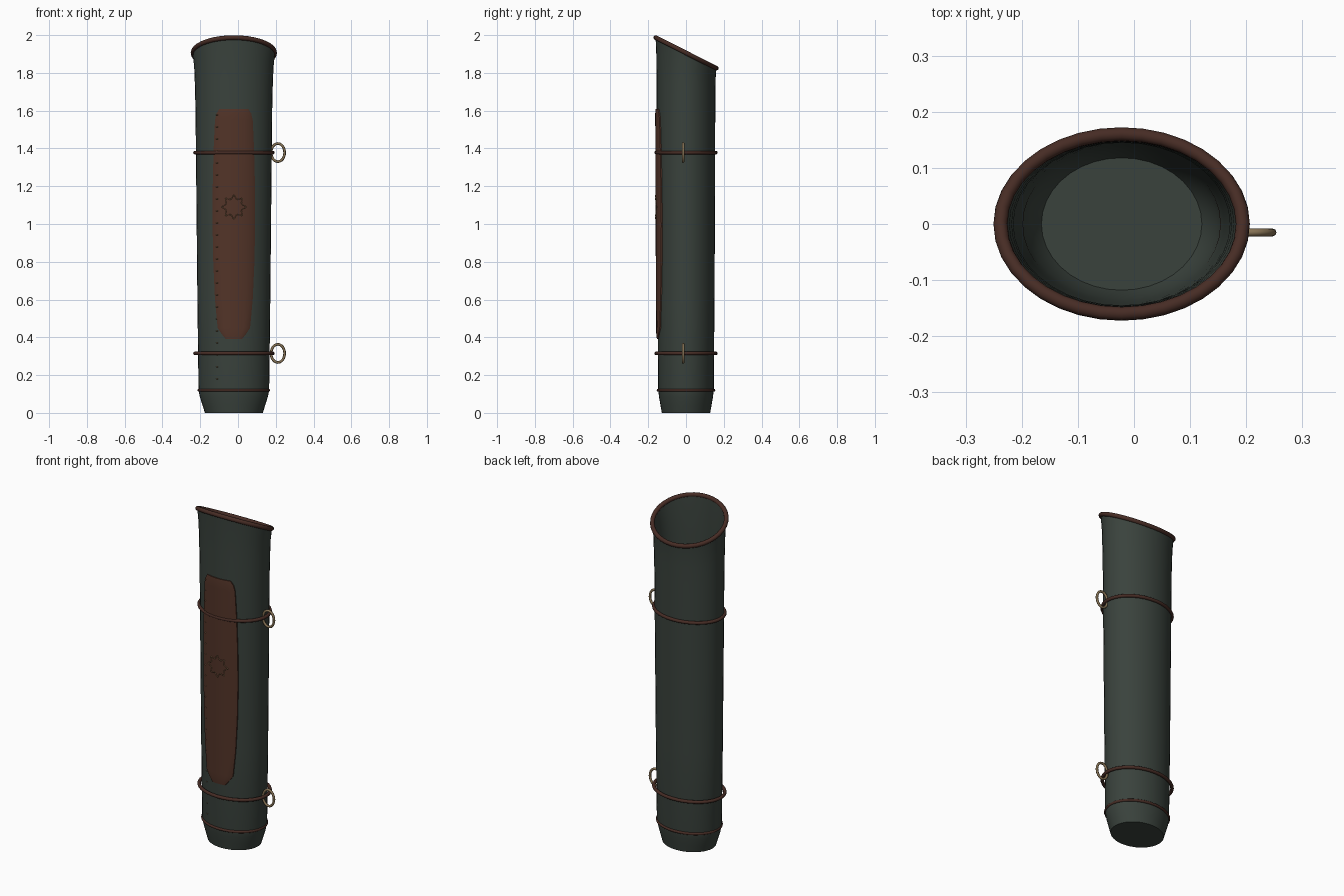
import bpy, bmesh, math
from mathutils import Vector

if "Cube" in bpy.data.objects:
    bpy.data.objects.remove(bpy.data.objects["Cube"])

CX = -0.022          # centre of the tube in x
SLOPE = 0.505        # slant of the mouth
N = 36


def material(name, rgb):
    m = bpy.data.materials.new(name)
    m.diffuse_color = (*rgb, 1)
    m.use_nodes = True
    m.node_tree.nodes["Principled BSDF"].inputs["Base Color"].default_value = m.diffuse_color
    return m


GREEN = material("dark green leather", (0.042, 0.055, 0.046))
BROWN = material("brown leather", (0.085, 0.034, 0.021))
STRAP = material("dark brown strap", (0.062, 0.025, 0.018))
BRASS = material("dull brass", (0.24, 0.17, 0.09))
THREAD = material("tan thread", (0.23, 0.14, 0.065))


def finish(name, bm, mat, angle=40):
    bmesh.ops.recalc_face_normals(bm, faces=bm.faces[:])
    me = bpy.data.meshes.new(name)
    bm.to_mesh(me)
    bm.free()
    ob = bpy.data.objects.new(name, me)
    bpy.context.collection.objects.link(ob)
    me.materials.append(mat)
    bpy.ops.object.select_all(action='DESELECT')
    ob.select_set(True)
    bpy.context.view_layer.objects.active = ob
    bpy.ops.object.shade_smooth_by_angle(angle=math.radians(angle))
    return ob


# Body profile: z, x radius, y radius, share of the mouth slant
PROFILE = [(0, .153, .128, 0), (.04, .166, .135, 0), (.085, .18, .143, 0),
           (.12, .187, .147, 0), (.6, .193, .151, 0), (1.2, .199, .154, 0),
           (1.6, .203, .155, .05), (1.73, .206, .156, .4),
           (1.83, .210, .157, .75), (1.906, .218, .161, 1)]


def radii(z):
    for a, b in zip(PROFILE, PROFILE[1:]):
        if z <= b[0]:
            t = (z - a[0]) / (b[0] - a[0])
            return a[1] + t * (b[1] - a[1]), a[2] + t * (b[2] - a[2])
    return PROFILE[-1][1:3]


def surf(x, z, off):
    """Point on the front of the body, x measured from its centre."""
    rx, ry = radii(z)
    y = -(ry + off) * math.sqrt(max(0, 1 - (x / (rx + off)) ** 2))
    return Vector((CX + x, y, z))


def oval(rx, ry, z, tilt=0):
    pts = []
    for i in range(N):
        a = math.tau * i / N
        y = ry * math.sin(a)
        pts.append(Vector((CX + rx * math.cos(a), y, z - tilt * SLOPE * y)))
    return pts


# Hollow body: outer wall up, inner wall down, closed at both ends
bm = bmesh.new()
rows = [oval(*(p[1], p[2], p[0], p[3])) for p in PROFILE]
rows += [oval(p[1] - .01, p[2] - .01, max(p[0], .02), p[3]) for p in reversed(PROFILE)]
loops = [[bm.verts.new(p) for p in r] for r in rows]
for a, b in zip(loops, loops[1:]):
    for i in range(N):
        j = (i + 1) % N
        bm.faces.new((a[i], a[j], b[j], b[i]))
bm.faces.new(loops[0])
bm.faces.new(loops[-1])
finish("quiver_body", bm, GREEN)


def loop_tube(name, pts, normal, r, mat, sides=10):
    """Round tube along a closed flat loop."""
    bm = bmesh.new()
    normal = Vector(normal).normalized()
    n = len(pts)
    rings = []
    for i, p in enumerate(pts):
        side = (pts[(i + 1) % n] - pts[i - 1]).normalized().cross(normal)
        rings.append([bm.verts.new(p + r * (math.cos(k * math.tau / sides) * side
                                            + math.sin(k * math.tau / sides) * normal))
                      for k in range(sides)])
    for i in range(n):
        a, b = rings[i], rings[(i + 1) % n]
        for k in range(sides):
            m = (k + 1) % sides
            bm.faces.new((a[k], a[m], b[m], b[k]))
    return finish(name, bm, mat, 60)


# Mouth rim and bands
loop_tube("mouth_rim", oval(.216, .160, 1.906, 1), (0, SLOPE, 1), .0125, STRAP)
loop_tube("lower_band", oval(.184, .147, .12), (0, 0, 1), .008, STRAP)
for label, z in (("bottom", .315), ("top", 1.378)):
    loop_tube(label + "_strap", oval(.206, .158, z), (0, 0, 1), .0095, STRAP)
    ring = [Vector((.211 + .036 * math.cos(math.tau * i / 24), -.015,
                    z + .048 * math.sin(math.tau * i / 24))) for i in range(24)]
    loop_tube(label + "_hanging_ring", ring, (0, 1, 0), .007, BRASS, 8)

# Curved front panel: z and half width, bevelled at its border
OUTLINE = [(.39, .042), (.42, .066), (.45, .086), (.6, .1), (.8, .109), (1.0, .113),
           (1.2, .112), (1.4, .107), (1.55, .1), (1.585, .092), (1.61, .076)]
COLS = [-1, -.88, -.6, -.3, 0, .3, .6, .88, 1]
bm = bmesh.new()
front, back = [], []
for r, (z, w) in enumerate(OUTLINE):
    f, b = [], []
    for c in COLS:
        edge = abs(c) == 1 or r in (0, len(OUTLINE) - 1)
        f.append(bm.verts.new(surf(c * w, z, .005 if edge else .008)))
        b.append(bm.verts.new(surf(c * w, z, -.004)))
    front.append(f)
    back.append(b)
for g in (front, back):
    for a, b in zip(g, g[1:]):
        for k in range(len(COLS) - 1):
            bm.faces.new((a[k], a[k + 1], b[k + 1], b[k]))


def border(g):
    return (g[0] + [r[-1] for r in g[1:]] + g[-1][-2::-1] + [r[0] for r in g[-2:0:-1]])


bf, bb = border(front), border(back)
for i in range(len(bf)):
    j = (i + 1) % len(bf)
    bm.faces.new((bf[i], bf[j], bb[j], bb[i]))
finish("front_panel", bm, BROWN)


def stitch(bm, a, b, r=.0028):
    """Thin four-sided thread between two points."""
    d = (b - a).normalized()
    u = d.cross(Vector((0, 1, 0))).normalized() * r
    v = d.cross(u).normalized() * r
    ends = [[bm.verts.new(p + s) for s in (u, v, -u, -v)] for p in (a, b)]
    for k in range(4):
        m = (k + 1) % 4
        bm.faces.new((ends[0][k], ends[0][m], ends[1][m], ends[1][k]))
    bm.faces.new(ends[0])
    bm.faces.new(ends[1])


# Stitched eight-pointed star, two dashes on each edge
bm = bmesh.new()
star = []
for i in range(16):
    a, rad = math.tau * i / 16, (.066 if i % 2 == 0 else .042)
    star.append((rad * math.sin(a), 1.09 + rad * math.cos(a)))
for i in range(16):
    (x0, z0), (x1, z1) = star[i], star[(i + 1) % 16]
    for s, e in ((.08, .42), (.58, .92)):
        stitch(bm, surf(x0 + s * (x1 - x0), z0 + s * (z1 - z0), .009),
               surf(x0 + e * (x1 - x0), z0 + e * (z1 - z0), .009), .002)
finish("stitched_star", bm, THREAD)

# Seam of short stitches down the left of the front
bm = bmesh.new()
for i in range(23):
    z = .18 + i * .0635
    off = .0075 if .55 < z < 1.58 else .001
    stitch(bm, surf(-.093, z, off), surf(-.085, z, off), .0022)
finish("seam_stitches", bm, THREAD)
